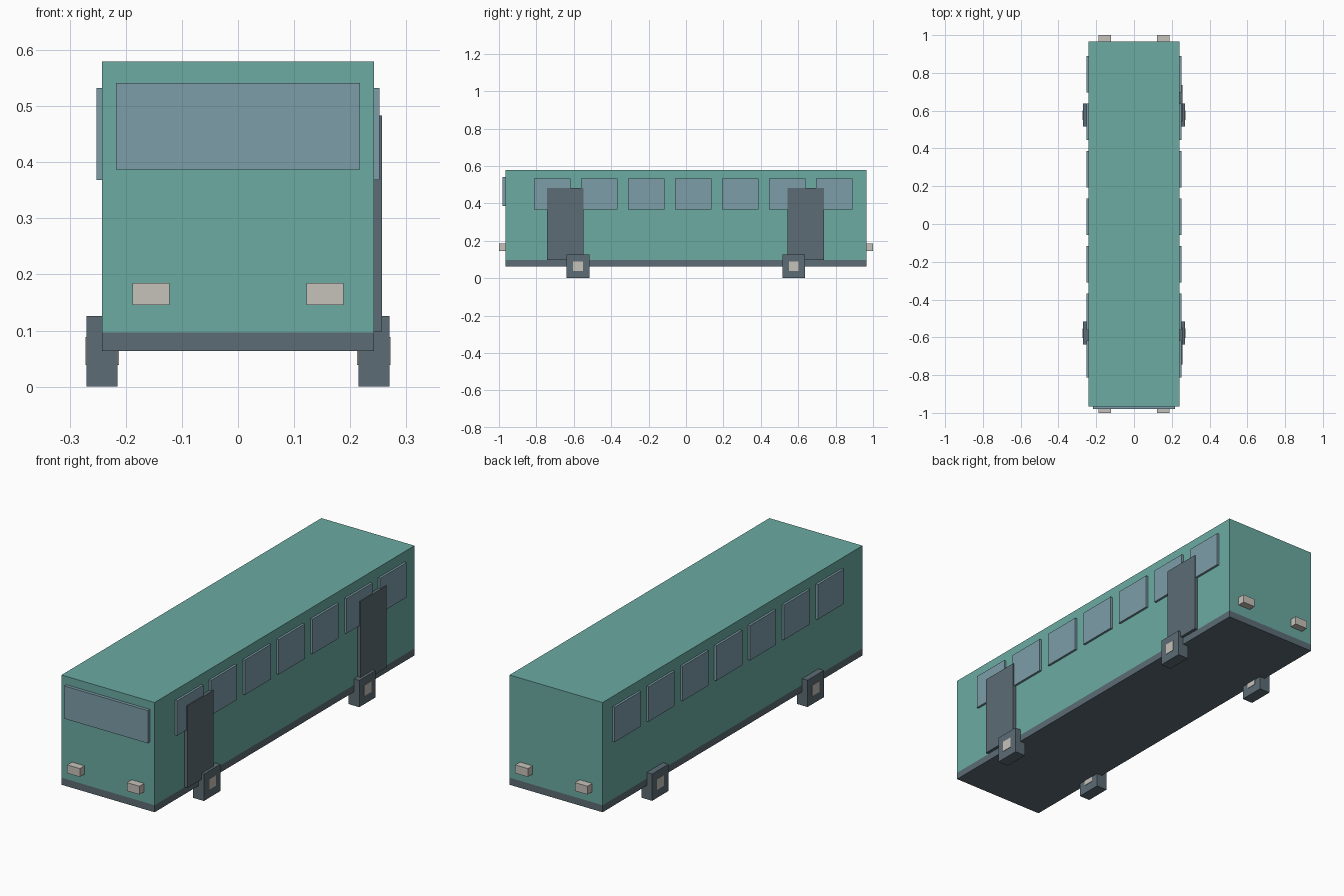
import bpy

if "Cube" in bpy.data.objects:
    bpy.data.objects.remove(bpy.data.objects["Cube"])


def material(name, rgb):
    """Flat colour given as 0-255 sRGB, stored as linear."""
    lin = [((c / 255 + 0.055) / 1.055) ** 2.4 for c in rgb]
    m = bpy.data.materials.new(name)
    m.diffuse_color = (*lin, 1)
    m.use_nodes = True
    m.node_tree.nodes["Principled BSDF"].inputs["Base Color"].default_value = m.diffuse_color
    return m


TEAL = material("teal_paint", (107, 171, 162))
GLASS = material("blue_grey_glass", (125, 157, 169))
DARK = material("dark_slate", (92, 108, 117))
PALE = material("pale_grey", (198, 194, 186))


def box(name, x, y, z, mat):
    """Box spanning the given (min, max) range on each axis."""
    bpy.ops.mesh.primitive_cube_add(size=1, location=[sum(r) / 2 for r in (x, y, z)])
    o = bpy.context.object
    o.name = name
    o.scale = [r[1] - r[0] for r in (x, y, z)]
    bpy.ops.object.transform_apply(location=False, rotation=False, scale=True)
    o.data.materials.append(mat)
    return o


def span(a, b, side):
    """Range a..b mirrored to the given side (+1 or -1)."""
    return tuple(sorted((a * side, b * side)))


W, L = 0.242, 0.965  # half width and half length of the body

# Body and the dark skirt under it
box("body", (-W, W), (-L, L), (0.097, 0.58), TEAL)
box("skirt", (-W, W), (-L, L), (0.064, 0.097), DARK)

# Windscreen
box("windscreen", (-0.217, 0.217), (-0.98, -L + 0.01), (0.387, 0.541), GLASS)

for side, label in ((1, "right"), (-1, "left")):
    # Row of seven side windows
    for i in range(7):
        y = -0.715 + 0.2513 * i
        box(f"{label}_window", span(W - 0.01, 0.2525, side),
            (y - 0.097, y + 0.097), (0.368, 0.532), GLASS)
    # Square wheels with pale hubs showing on both faces
    for y in (-0.578, 0.576):
        box(f"{label}_wheel", span(0.2145, 0.270, side),
            (y - 0.061, y + 0.061), (0.0, 0.126), DARK)
        box(f"{label}_hub", span(0.2125, 0.272, side),
            (y - 0.026, y + 0.026), (0.039, 0.089), PALE)
    # Front and rear lamps
    for end, place in ((-1, "front"), (1, "rear")):
        box(f"{place}_{label}_lamp", span(0.122, 0.188, side),
            span(L - 0.01, 1.0, end), (0.146, 0.185), PALE)

# Two doors on the right side
for y, name in ((-0.646, "front_door"), (0.640, "rear_door")):
    box(name, (W - 0.01, 0.257), (y - 0.097, y + 0.097), (0.098, 0.483), DARK)
